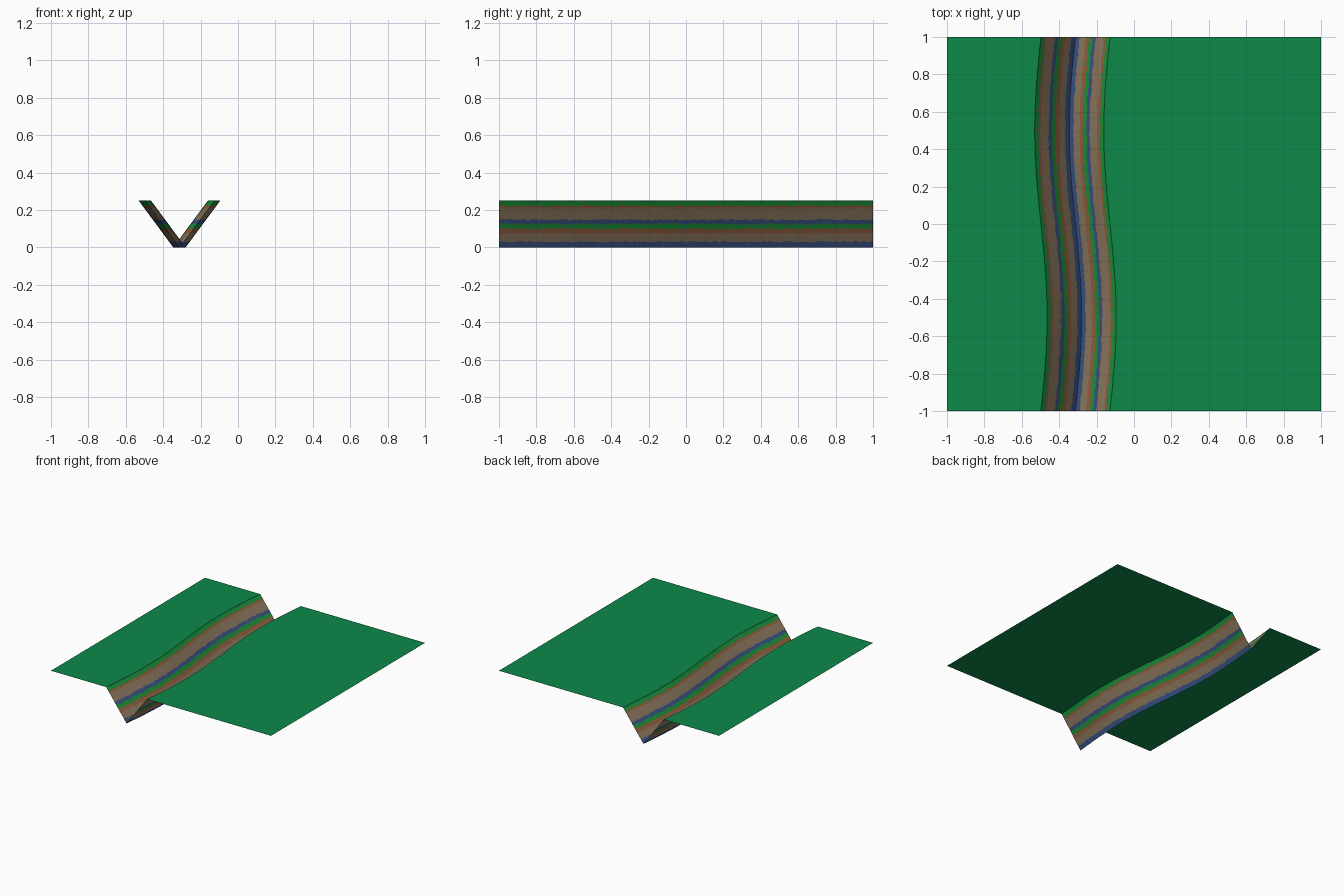
import bpy, math, random

if "Cube" in bpy.data.objects:
    bpy.data.objects.remove(bpy.data.objects["Cube"])

random.seed(4)
TOP, HALF, N = 0.25, 0.185, 160


def material(name, rgb):
    m = bpy.data.materials.new(name)
    m.diffuse_color = (*rgb, 1)
    m.use_nodes = True
    m.node_tree.nodes["Principled BSDF"].inputs["Base Color"].default_value = m.diffuse_color
    return m


MATS = [
    material("plateau green", (0.004, 0.25, 0.068)),
    material("bright green", (0.014, 0.33, 0.048)),
    material("clay orange", (0.33, 0.135, 0.055)),
    material("sand tan", (0.30, 0.215, 0.13)),
    material("water blue", (0.048, 0.10, 0.27)),
]


def centre(y):
    # gently winding valley floor line
    return -0.313 - 0.033 * math.sin(math.pi * y)


def build(name, rows, mats):
    # grid sheet from rows of points, one material per strip between rows
    n = len(rows[0])
    verts = [p for r in rows for p in r]
    faces, idx = [], []
    for i in range(len(rows) - 1):
        for j in range(n - 1):
            a, b = i * n + j, (i + 1) * n + j
            f = (a, a + 1, b + 1, b)
            faces.append(f if rows[i][0][0] > rows[i + 1][0][0] else f[::-1])
            idx.append(mats[i])
    me = bpy.data.meshes.new(name)
    me.from_pydata(verts, [], faces)
    for m in MATS:
        me.materials.append(m)
    me.polygons.foreach_set("material_index", idx)
    ob = bpy.data.objects.new(name, me)
    bpy.context.collection.objects.link(ob)


YS = [-1 + 2 * j / N for j in range(N + 1)]
LEVELS = [0, 0.03, 0.075, 0.10, 0.125, 0.148, 0.207, 0.222, 0.244, TOP]
BANDS = [4, 3, 2, 1, 4, 3, 2, 1, 0]

for side, label in ((-1, "left"), (1, "right")):
    # banded valley wall, ragged band edges
    rows = []
    for z0 in LEVELS:
        jit = 0 if z0 in (0, TOP) else 0.005
        row = []
        for y in YS:
            z = z0 + random.uniform(-jit, jit)
            row.append((centre(y) + side * HALF * z / TOP, y, z))
        rows.append(row)
    build(label + "_valley_wall", rows, BANDS)

    # flat plateau out to the edge
    rim = [(centre(y) + side * HALF, y, TOP) for y in YS]
    edge = [(side, y, TOP) for y in YS]
    build(label + "_plateau", [rim, edge], [0])
